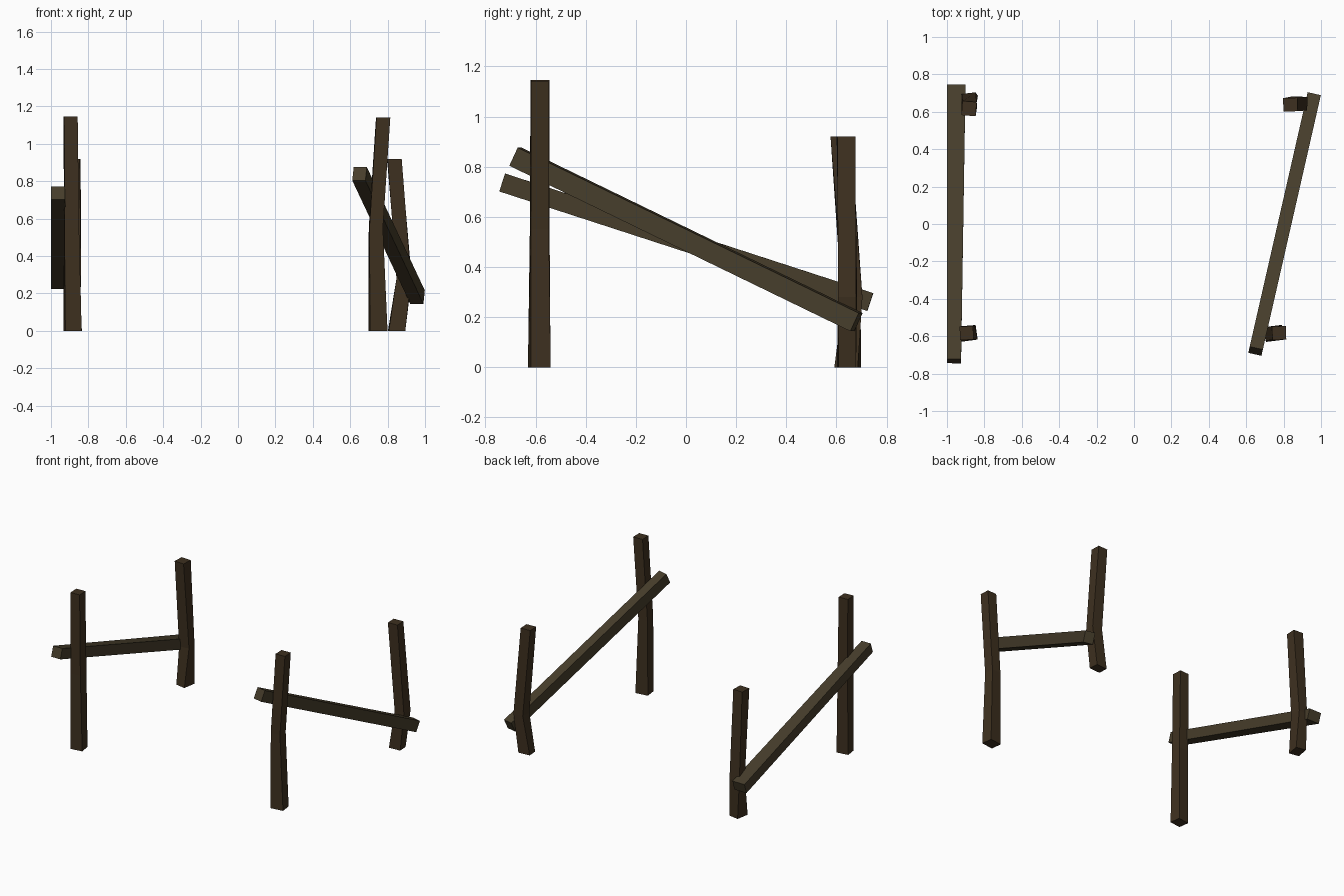
import bpy, bmesh
from math import radians
from mathutils import Vector, Matrix

if "Cube" in bpy.data.objects:
    bpy.data.objects.remove(bpy.data.objects["Cube"])


def material(name, rgb):
    m = bpy.data.materials.new(name)
    m.diffuse_color = (*rgb, 1)
    m.use_nodes = True
    m.node_tree.nodes["Principled BSDF"].inputs["Base Color"].default_value = m.diffuse_color
    return m


POST_WOOD = material("post_wood", (0.048, 0.030, 0.014))
RAIL_WOOD = material("rail_wood", (0.062, 0.047, 0.024))


def loft(name, rings, mat):
    """Skin a stack of four-cornered rings and cap both ends."""
    bm = bmesh.new()
    loops = [[bm.verts.new(p) for p in ring] for ring in rings]
    for a, b in zip(loops, loops[1:]):
        for i in range(4):
            j = (i + 1) % 4
            bm.faces.new((a[i], a[j], b[j], b[i]))
    bm.faces.new(loops[0][::-1])
    bm.faces.new(loops[-1])
    bmesh.ops.recalc_face_normals(bm, faces=bm.faces)
    mesh = bpy.data.meshes.new(name)
    bm.to_mesh(mesh)
    bm.free()
    mesh.materials.append(mat)
    bpy.context.collection.objects.link(bpy.data.objects.new(name, mesh))


CORNERS = [(-0.5, -0.5), (0.5, -0.5), (0.5, 0.5), (-0.5, 0.5)]


def post(name, sections):
    """Each section: centre x, centre y, z, width, depth, twist in degrees."""
    rings = []
    for x, y, z, w, d, twist in sections:
        rot = Matrix.Rotation(radians(twist), 3, 'Z')
        rings.append([Vector((x, y, z)) + rot @ Vector((u * w, v * d, 0)) for u, v in CORNERS])
    loft(name, rings, POST_WOOD)


def rail(name, start, end, widths, height):
    start, end = Vector(start), Vector(end)
    along = (end - start).normalized()
    side = along.cross(Vector((0, 0, 1))).normalized()
    up = side.cross(along)
    rings = [[p + side * u * w + up * v * height for u, v in CORNERS]
             for p, w in zip((start, end), widths)]
    loft(name, rings, RAIL_WOOD)


# Crooked posts, bent and twisted where the rails meet them
post("left_front_post", [(-0.885, -0.585, 0, 0.088, 0.078, 8),
                         (-0.89, -0.583, 0.55, 0.078, 0.075, 2),
                         (-0.895, -0.583, 1.145, 0.072, 0.072, 3)])
post("left_back_post", [(-0.88, 0.645, 0, 0.075, 0.095, -10),
                        (-0.88, 0.662, 0.28, 0.075, 0.076, 6),
                        (-0.882, 0.617, 0.92, 0.076, 0.076, -4)])
post("right_front_post", [(0.748, -0.585, 0, 0.094, 0.08, 7),
                          (0.737, -0.585, 0.55, 0.072, 0.072, 3),
                          (0.776, -0.583, 1.14, 0.074, 0.072, 2)])
post("right_back_post", [(0.848, 0.64, 0, 0.088, 0.07, 4),
                         (0.888, 0.645, 0.28, 0.078, 0.072, -3),
                         (0.836, 0.638, 0.92, 0.076, 0.072, 2)])

# Sloping side rails
rail("left_rail", (-0.962, -0.733, 0.737), (-0.95, 0.735, 0.26), (0.075, 0.098), 0.075)
rail("right_rail", (0.65, -0.68, 0.84), (0.96, 0.68, 0.18), (0.072, 0.072), 0.08)
